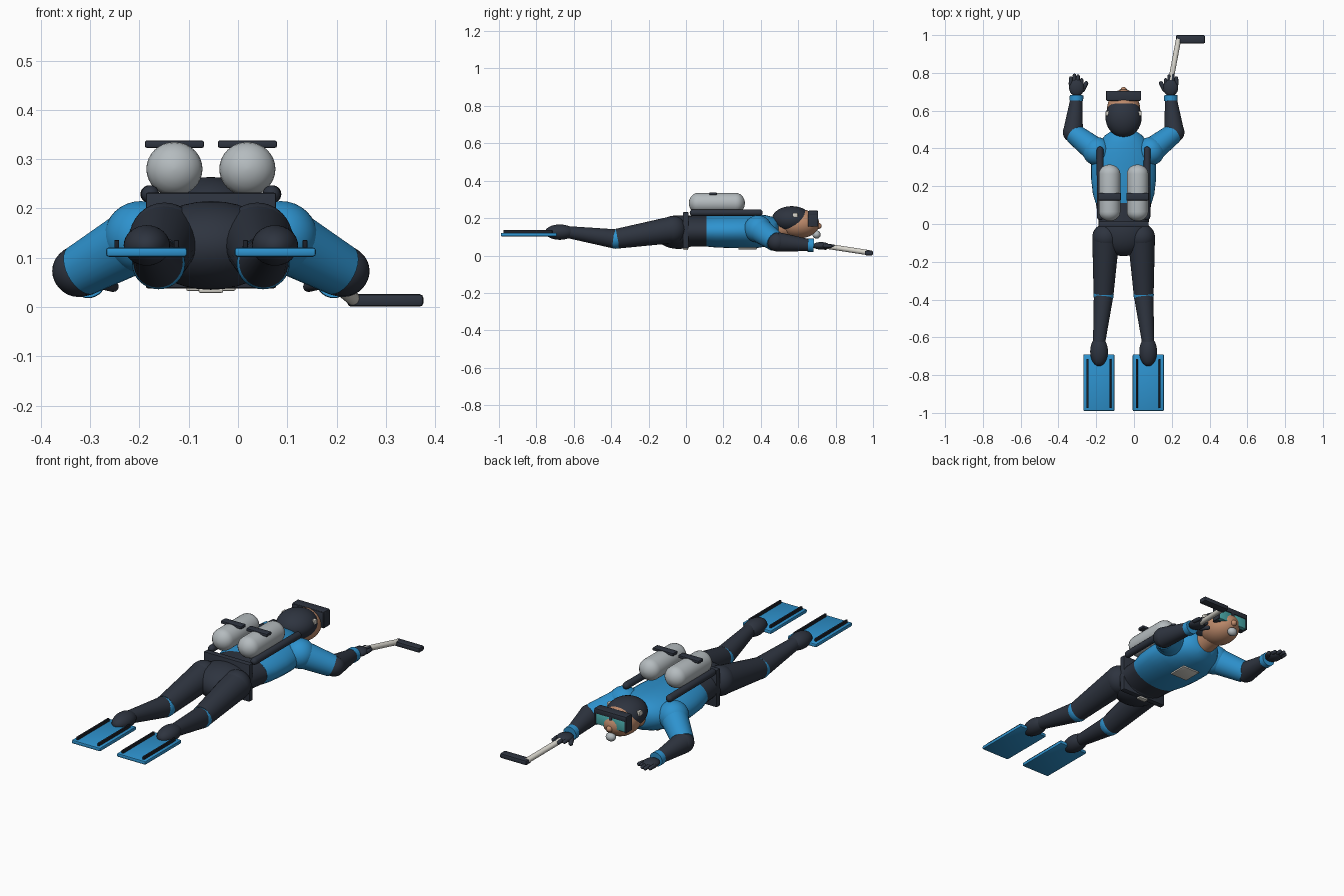
import bpy, bmesh, math
from mathutils import Vector, Matrix

if "Cube" in bpy.data.objects:
    bpy.data.objects.remove(bpy.data.objects["Cube"])

C = -0.055  # body midline


def mat(name, rgb):
    m = bpy.data.materials.new(name)
    m.diffuse_color = (*rgb, 1)
    m.use_nodes = True
    m.node_tree.nodes["Principled BSDF"].inputs["Base Color"].default_value = m.diffuse_color
    return m


NAVY = mat("navy_rubber", (0.027, 0.034, 0.050))
BLUE = mat("suit_blue", (0.027, 0.29, 0.62))
GREY = mat("tank_grey", (0.46, 0.50, 0.52))
SKIN = mat("skin", (0.52, 0.26, 0.15))
TEAL = mat("lens_teal", (0.07, 0.42, 0.42))
PALE = mat("pale_plastic", (0.68, 0.66, 0.60))
BLACK = mat("rib_black", (0.012, 0.015, 0.022))


def finish(bm, name, material, smooth=True):
    bmesh.ops.recalc_face_normals(bm, faces=bm.faces)
    me = bpy.data.meshes.new(name)
    bm.to_mesh(me)
    bm.free()
    me.materials.append(material)
    ob = bpy.data.objects.new(name, me)
    bpy.context.collection.objects.link(ob)
    if smooth:
        bpy.ops.object.select_all(action='DESELECT')
        ob.select_set(True)
        bpy.context.view_layer.objects.active = ob
        bpy.ops.object.shade_smooth_by_angle(angle=math.radians(40))
    return ob


def ball(name, loc, radii, material, seg=32):
    bm = bmesh.new()
    bmesh.ops.create_uvsphere(bm, u_segments=seg, v_segments=seg // 2, radius=1)
    bm.transform(Matrix.Translation(loc) @ Matrix.Diagonal((*radii, 1)))
    return finish(bm, name, material)


def loft(name, sections, material, rot=None, seg=32):
    """Elliptical sections (along, half_width, centre_z, half_height) along +y."""
    bm = bmesh.new()
    rings = []
    for y, w, zc, h in sections:
        rings.append([bm.verts.new((w * math.cos(a), y, zc + h * math.sin(a)))
                      for a in (2 * math.pi * i / seg for i in range(seg))])
    for a, b in zip(rings, rings[1:]):
        for i in range(seg):
            j = (i + 1) % seg
            bm.faces.new((a[i], a[j], b[j], b[i]))
    bm.faces.new(rings[0])
    bm.faces.new(rings[-1])
    bm.transform(rot or Matrix.Translation((C, 0, 0)))
    return finish(bm, name, material)


def limb(name, p, q, r1, r2, material, seg=28, rounded=False):
    """Tapered tube from p to q, optionally with dome ends."""
    p, q = Vector(p), Vector(q)
    d = q - p
    L = d.length
    sec = [(0, r1, 0, r1), (L, r2, 0, r2)]
    if rounded:
        dome = [math.radians(a) for a in (4, 25, 45, 65, 90)]
        sec = ([(r1 - r1 * math.cos(a), r1 * math.sin(a), 0, r1 * math.sin(a)) for a in dome] +
               [(L - r2 + r2 * math.cos(a), r2 * math.sin(a), 0, r2 * math.sin(a)) for a in dome[::-1]])
    m = Matrix.Translation(p) @ d.to_track_quat('Y', 'Z').to_matrix().to_4x4()
    return loft(name, sec, material, m, seg)


def box(name, lo, hi, material, bevel=0.004):
    lo, hi = Vector(lo), Vector(hi)
    bm = bmesh.new()
    bmesh.ops.create_cube(bm, size=1)
    bm.transform(Matrix.Translation((lo + hi) / 2) @ Matrix.Diagonal((*(hi - lo), 1)))
    if bevel:
        bmesh.ops.bevel(bm, geom=bm.edges[:], offset=bevel, segments=2, profile=0.5, affect='EDGES')
    return finish(bm, name, material)


# Torso, waist and pelvis
loft("chest", [(0.11, .148, .13, .082), (0.16, .163, .13, .087), (0.24, .172, .13, .09),
               (0.32, .172, .13, .092), (0.38, .155, .13, .09), (0.43, .128, .132, .083),
               (0.47, .098, .135, .07), (0.495, .06, .14, .05)], BLUE)
loft("waist", [(-0.02, .130, .13, .083), (0.05, .137, .13, .083), (0.11, .147, .13, .082)], NAVY)
ball("pelvis", (C, -0.04, .125), (.138, .13, .09), NAVY)
box("belt", (C - .132, -.016, .038), (C + .132, .014, .232), NAVY)
box("belt_buckle", (C - .025, -.014, .029), (C + .025, .012, .04), PALE, .003)
box("chest_plate", (C - .05, .28, .033), (C + .05, .38, .042), PALE, .003)

# Head, hood and mask
limb("neck", (C, .45, .14), (C, .57, .16), .058, .058, SKIN)
ball("face", (C, .605, .17), (.088, .108, .078), SKIN)
ball("hood", (C, .565, .193), (.096, .106, .071), NAVY)
ball("nose", (C, .708, .158), (.016, .018, .016), SKIN, 16)
ball("mouthpiece", (C, .698, .112), (.026, .022, .022), GREY, 20)
box("mask_back", (C - .09, .652, .155), (C + .09, .682, .238), NAVY)
box("mask_top", (C - .092, .655, .213), (C + .092, .705, .24), NAVY)
box("mask_bridge", (C - .008, .675, .175), (C + .008, .705, .22), NAVY, .002)

# Tank harness, limbs and gear, both sides
for s, side in ((-1, "left"), (1, "right")):
    def P(dx, y, z):
        return (C + s * dx, y, z)

    def sbox(name, x1, x2, y1, y2, z1, z2, material, bevel=.004):
        a, b = sorted((C + s * x1, C + s * x2))
        return box(f"{name}_{side}", (a, y1, z1), (b, y2, z2), material, bevel)

    sbox("lens", .008, .084, .675, .702, .158, .214, TEAL, .003)
    sbox("mask_side", .084, .092, .655, .705, .155, .235, NAVY, .002)
    sbox("hood_clip", .06, .095, .572, .598, .205, .228, PALE)

    # Air tank with strap plate
    yc = [math.radians(a) for a in (4, 20, 40, 60, 75, 90)]
    front = [(.065 - .05 * math.cos(a), .057 * math.sin(a), .28, .055 * math.sin(a)) for a in yc]
    back = [(.33 - y, w, z, h) for y, w, z, h in front[::-1]]
    loft(f"air_tank_{side}", front + back, GREY, Matrix.Translation(P(.074, 0, 0)))
    sbox("tank_plate", .014, .134, .125, .165, .323, .338, NAVY)
    limb(f"harness_strap_{side}", P(.123, .02, .229), P(.125, .41, .229), .018, .018, NAVY, rounded=True)

    # Leg
    knee, hip, ankle = P(.106, -.375, .088), P(.094, -.07, .138), P(.13, -.63, .125)
    limb(f"thigh_{side}", P(.106, -.368, .09), hip, .053, .072, NAVY)
    ball(f"hip_{side}", hip, (.072, .072, .074), NAVY)
    ball(f"knee_{side}", knee, (.054, .054, .052), BLUE)
    limb(f"shin_{side}", P(.107, -.388, .09), ankle, .051, .032, NAVY)
    ball(f"boot_{side}", P(.13, -.675, .125), (.047, .078, .041), NAVY)

    # Swim fin with raised ribs
    sbox("fin", .048, .213, -.99, -.69, .102, .121, BLUE, .006)
    for dx in (.07, .191):
        sbox("fin_rib", dx - .005, dx + .005, -.975, -.715, .118, .136, BLACK, .002)

    # Arm
    shoulder, elbow, wrist = P(.142, .385, .142), P(.262, .478, .075), P(.25, .665, .055)
    ball(f"shoulder_{side}", shoulder, (.075, .075, .073), BLUE)
    limb(f"upper_arm_{side}", shoulder, elbow, .068, .054, BLUE)
    ball(f"elbow_{side}", P(.268, .486, .073), (.054, .054, .051), NAVY)
    limb(f"forearm_{side}", P(.268, .486, .073), wrist, .053, .031, NAVY)
    limb(f"wrist_band_{side}", P(.25, .652, .055), P(.249, .682, .054), .036, .036, BLUE)

    # Glove
    ball(f"palm_{side}", P(.249, .722, .052), (.04, .046, .02), NAVY, 24)
    for i, tip in enumerate((.772, .792, .796, .782)):
        x = .222 + i * .019
        limb(f"finger_{i}_{side}", P(x + .002, .73, .052), P(x, tip, .05), .0105, .0095, NAVY, 12, True)
    limb(f"thumb_{side}", P(.222, .70, .048), P(.193, .755, .04), .012, .011, NAVY, 12, True)

# Hand-held rod with dark crossbar
limb("rod", (.193, .75, .05), (.236, .978, .015), .014, .014, PALE, 20)
box("rod_crossbar", (.222, .956, .001), (.376, 1.0, .026), NAVY, .007)
